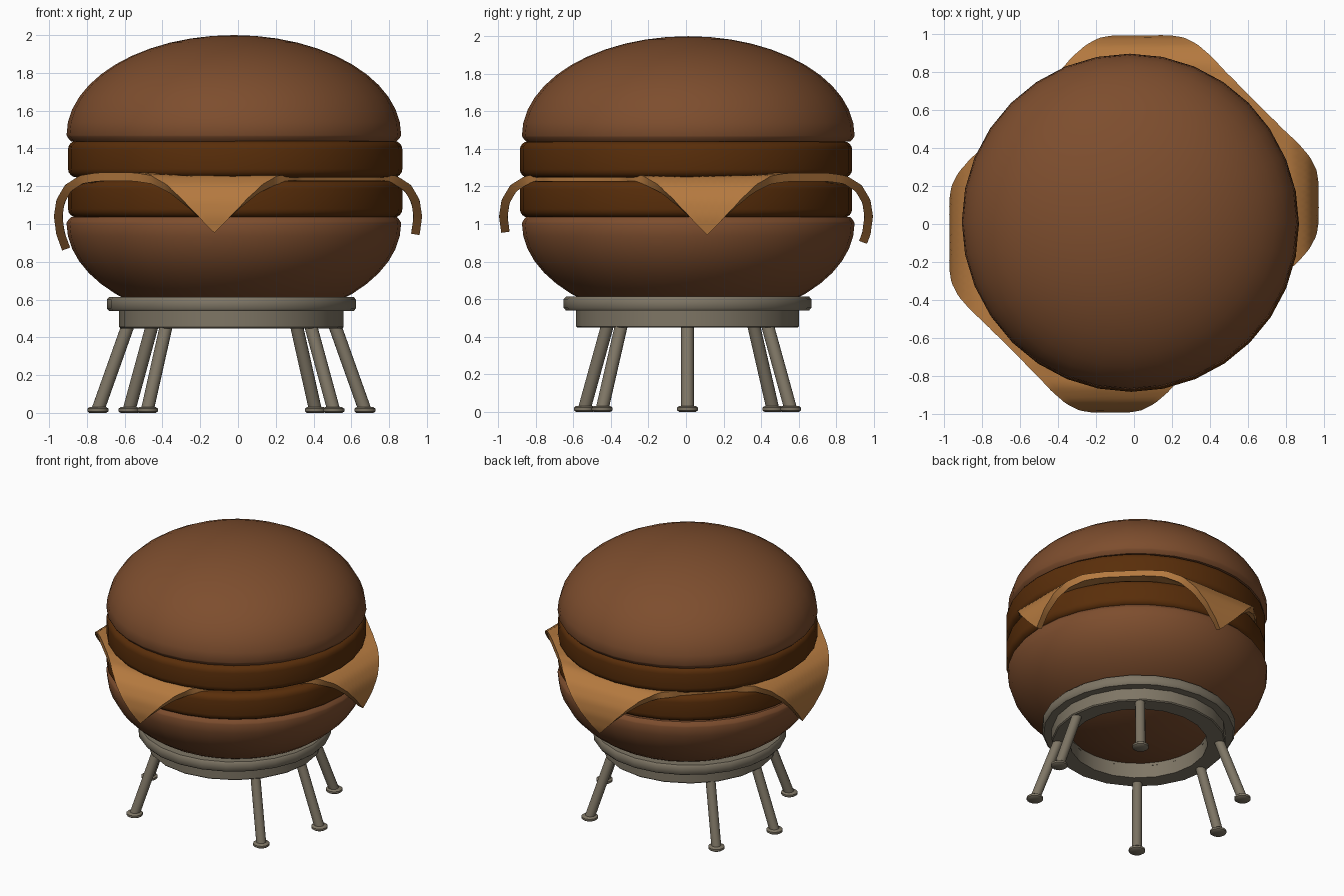
import bpy, bmesh, math
from mathutils import Vector

cube = bpy.data.objects.get("Cube")
if cube:
    bpy.data.objects.remove(cube, do_unlink=True)


def material(name, color):
    m = bpy.data.materials.new(name)
    m.use_nodes = True
    m.diffuse_color = (*color, 1)
    m.node_tree.nodes["Principled BSDF"].inputs["Base Color"].default_value = (*color, 1)
    return m


BUN = material("toasted brown", (0.206, 0.075, 0.027))
PATTY = material("dark brown", (0.1, 0.027, 0.003))
CHEESE = material("golden orange", (0.46, 0.193, 0.05))
METAL = material("warm grey", (0.21, 0.18, 0.13))


def finish(name, bm, mat, angle=35):
    bmesh.ops.recalc_face_normals(bm, faces=bm.faces)
    mesh = bpy.data.meshes.new(name)
    bm.to_mesh(mesh)
    bm.free()
    mesh.materials.append(mat)
    obj = bpy.data.objects.new(name, mesh)
    bpy.context.collection.objects.link(obj)
    bpy.ops.object.select_all(action="DESELECT")
    obj.select_set(True)
    bpy.context.view_layer.objects.active = obj
    bpy.ops.object.shade_smooth_by_angle(angle=math.radians(angle))


def lathe(name, profile, center, mat, sides=32, closed=False):
    """Turn an (r, z) profile around a vertical axis at center."""
    bm = bmesh.new()
    verts = [bm.verts.new((r, 0, z)) for r, z in profile]
    pairs = list(zip(verts, verts[1:] + verts[:1]))
    edges = [bm.edges.new(p) for p in (pairs if closed else pairs[:-1])]
    bmesh.ops.spin(bm, geom=verts + edges, cent=(0, 0, 0), axis=(0, 0, 1),
                   angle=2 * math.pi, steps=sides, use_merge=True)
    bmesh.ops.remove_doubles(bm, verts=bm.verts, dist=0.0005)
    bmesh.ops.translate(bm, vec=(*center, 0), verts=bm.verts)
    finish(name, bm, mat, 40)


# Buns: the same dome with a tucked rim, one of them upside down
def bun(name, rim, up):
    profile = [(0, -0.032), (0.862, -0.032), (0.874, -0.02), (0.882, -0.008)]
    for i in range(13):
        t = math.pi / 2 * i / 12
        profile.append((0.886 * math.cos(t), 0.53 * math.sin(t)))
    profile[-1] = (0, 0.53)
    lathe(name, [(r, rim + up * z) for r, z in profile], (-0.022, 0.012), BUN)


bun("top_bun", 1.47, 1)
bun("bottom_bun", 1.005, -1)


# Patties: discs with rounded rims
def patty(name, low, high):
    b = 0.045
    profile = [(0, low)]
    for z, start in ((low + b, -90), (high - b, 0)):
        for step in range(5):
            t = math.radians(start + step * 22.5)
            profile.append((0.885 - b + b * math.cos(t), z + b * math.sin(t)))
    lathe(name, profile + [(0, high)], (-0.015, 0.0), PATTY)


patty("upper_patty", 1.247, 1.44)
patty("lower_patty", 1.035, 1.23)

# Cheese: square slice whose four corners droop along a curved path
DROOP = [Vector(p) for p in ((0.3, 1.235), (0.6, 1.25), (0.74, 1.25), (0.83, 1.235), (0.9, 1.19),
                             (0.94, 1.12), (0.952, 1.04), (0.94, 0.95), (0.9, 0.84), (0.85, 0.74))]
THICKNESS = 0.045


def droop(d):
    """Position and height reached after travelling d outward from the middle."""
    s = abs(d) - DROOP[0].x
    if s <= 0:
        return d, DROOP[0].y
    for a, b in zip(DROOP, DROOP[1:]):
        step = (b - a).length
        if s <= step:
            break
        s -= step
    p = a.lerp(b, s / step)
    return math.copysign(p.x, d), p.y


bm = bmesh.new()
bmesh.ops.create_grid(bm, x_segments=64, y_segments=64, size=1)
for v in bm.verts:
    # Diagonal slice: p runs to the back left corner side, q to the front left
    p = -1.33 + (v.co.x + 1) / 2 * (1.33 + 1.265)
    q = -1.18 + (v.co.y + 1) / 2 * (1.18 + 1.08)
    flat_x, flat_y = (p + q) / 2, 0.98 * (p - q) / 2 + 0.02
    x, zx = droop(flat_x)
    y, zy = droop(flat_y)
    v.co = (x, y * 1.022, min(zx, zy) if max(abs(flat_x), abs(flat_y)) > 0.74 else max(zx, zy))
bm.normal_update()
normals = {v: v.normal.copy() for v in bm.verts}
for v, n in normals.items():
    v.co += n * THICKNESS / 2
extruded = bmesh.ops.extrude_face_region(bm, geom=bm.faces[:])["geom"]
lower = [e for e in extruded if isinstance(e, bmesh.types.BMVert)]
for v, n in zip(lower, [v.normal.copy() for v in lower]):
    v.co -= n * THICKNESS
finish("cheese_slice", bm, CHEESE)

# Stand: stepped ring
STAND = (-0.035, 0.008)
lathe("stand_flange", [(0.47, 0.54), (0.648, 0.54), (0.659, 0.553), (0.659, 0.6),
                       (0.648, 0.613), (0.47, 0.613)], STAND, METAL, 24, True)
lathe("stand_ring", [(0.47, 0.448), (0.587, 0.448), (0.594, 0.455), (0.594, 0.54),
                     (0.47, 0.54)], STAND, METAL, 20, True)

# Six splayed legs with round feet
for i, degrees in enumerate((0, 51, 140, 180, 231, 320), 1):
    a = math.radians(degrees)
    out = Vector((math.cos(a), math.sin(a), 0))
    base = Vector((*STAND, 0))
    top = base + out * 0.545 + Vector((0, 0, 0.47))
    foot = base + out * 0.707 + Vector((0, 0, 0.015))
    bm = bmesh.new()
    bmesh.ops.create_cone(bm, cap_ends=True, segments=16, radius1=0.034, radius2=0.034,
                          depth=(top - foot).length)
    bmesh.ops.rotate(bm, verts=bm.verts, cent=(0, 0, 0),
                     matrix=(top - foot).to_track_quat("Z", "Y").to_matrix())
    bmesh.ops.translate(bm, vec=(top + foot) / 2, verts=bm.verts)
    finish(f"leg_{i}", bm, METAL)
    lathe(f"foot_{i}", [(0, 0), (0.045, 0), (0.056, 0.008), (0.056, 0.022),
                        (0.045, 0.03), (0, 0.03)], foot.xy, METAL, 16)
